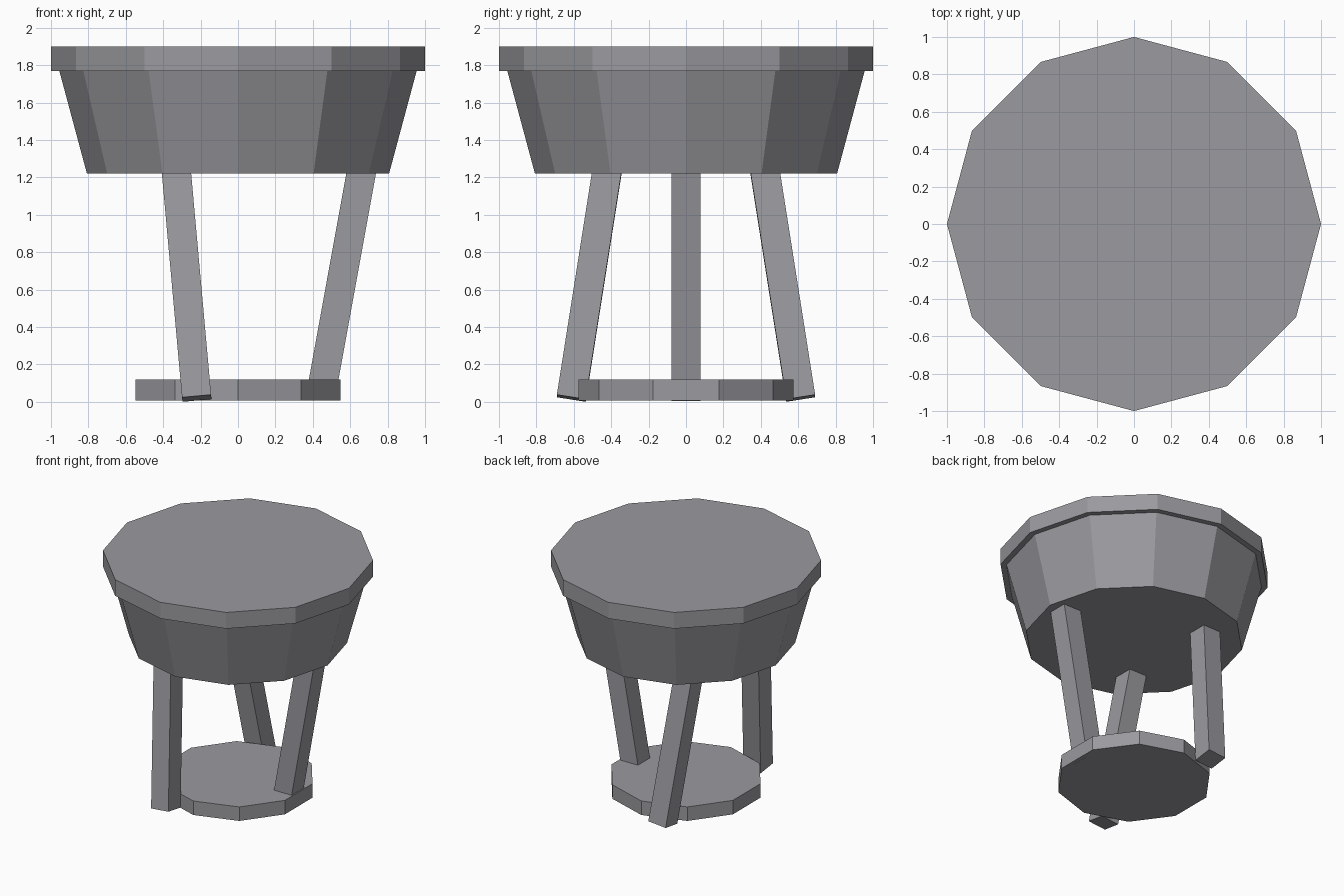
import bpy
from math import radians, sin, cos

if "Cube" in bpy.data.objects:
    bpy.data.objects.remove(bpy.data.objects["Cube"])

# Dark grey finish shared by all parts
grey = bpy.data.materials.new("dark_grey")
grey.diffuse_color = (0.325, 0.32, 0.345, 1)
grey.use_nodes = True
grey.node_tree.nodes["Principled BSDF"].inputs["Base Color"].default_value = grey.diffuse_color


def disc(name, sides, r_bottom, r_top, z0, z1):
    """Flat-sided (tapered) disc between two heights."""
    bpy.ops.mesh.primitive_cone_add(vertices=sides, radius1=r_bottom, radius2=r_top,
                                    depth=z1 - z0, location=(0, 0, (z0 + z1) / 2))
    bpy.context.object.name = name
    bpy.context.object.data.materials.append(grey)


# Round top slab, tapered body and small foot plate
disc("top_slab", 12, 1.0, 1.0, 1.768, 1.9)
disc("tapered_body", 12, 0.808, 0.955, 1.221, 1.768)
disc("foot_plate", 10, 0.575, 0.575, 0.006, 0.12)

# Three square legs around the centre, each tilted about the world axes
TILT, RADIUS, WIDTH, LENGTH = radians(10.3), 0.574, 0.156, 1.5
for i in range(3):
    a = radians(120 * i)
    bpy.ops.mesh.primitive_cube_add(
        size=1, location=(RADIUS * cos(a), RADIUS * sin(a), 0.757),
        rotation=(TILT * sin(a), TILT * cos(a), 0))
    leg = bpy.context.object
    leg.name = f"leg_{i + 1}"
    leg.scale = (WIDTH, WIDTH, LENGTH)
    leg.data.materials.append(grey)
